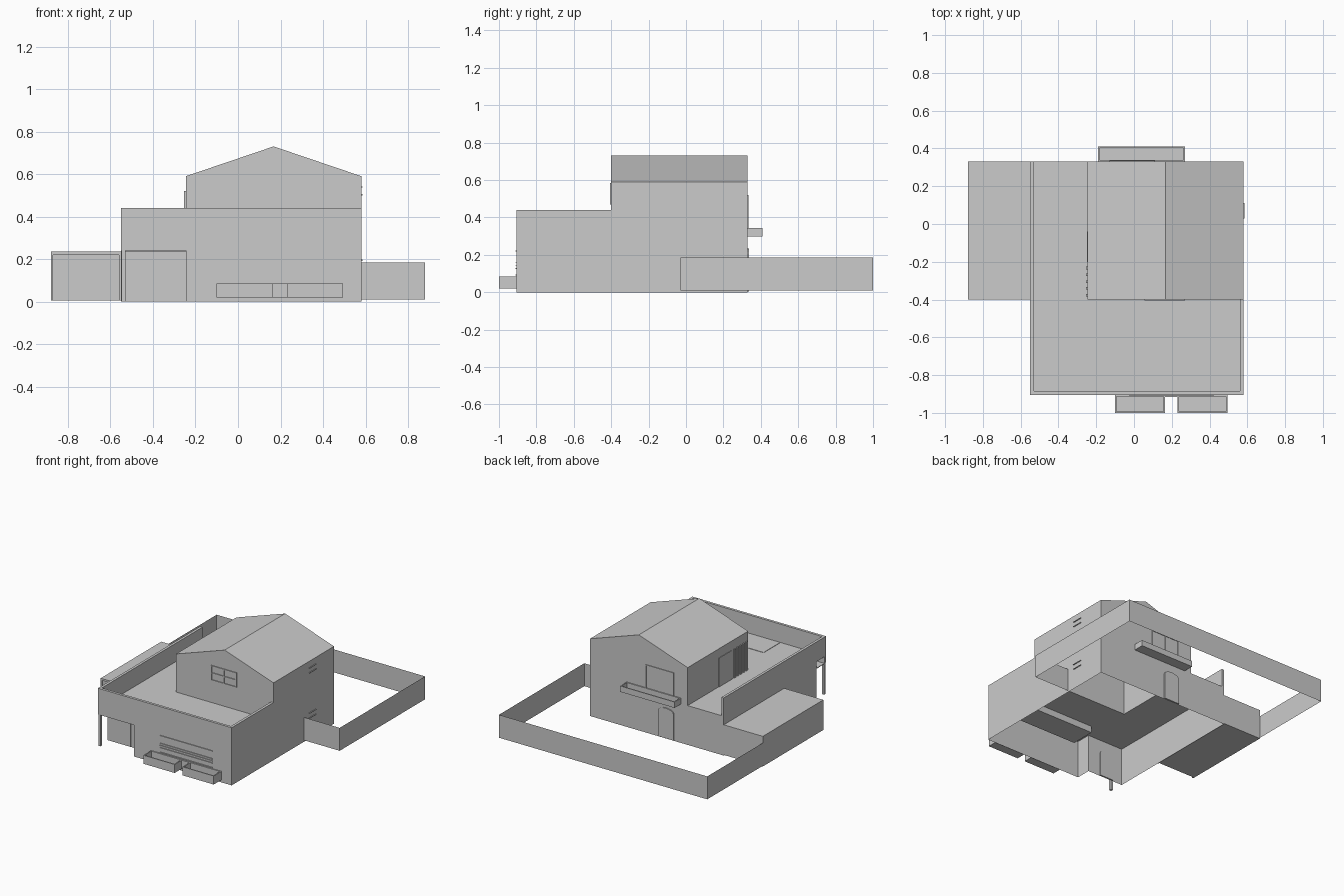
import bpy, bmesh, math

if "Cube" in bpy.data.objects:
    bpy.data.objects.remove(bpy.data.objects["Cube"])

def mesh(name, polys):
    """Object from a few polygons, welded where they touch."""
    bm = bmesh.new()
    for p in polys:
        bm.faces.new([bm.verts.new(v) for v in p])
    bmesh.ops.remove_doubles(bm, verts=bm.verts, dist=0.0001)
    me = bpy.data.meshes.new(name)
    bm.to_mesh(me)
    bm.free()
    ob = bpy.data.objects.new(name, me)
    bpy.context.collection.objects.link(ob)
    return ob

def wall(name, path, z0, z1):
    """Thin vertical walls along a plan path (outside is on the right)."""
    return mesh(name, [[(*a, z0), (*b, z0), (*b, z1), (*a, z1)]
                       for a, b in zip(path, path[1:])])

def box(name, x0, x1, y0, y1, z0, z1):
    bm = bmesh.new()
    bmesh.ops.create_cube(bm, size=1)
    for v in bm.verts:
        v.co = ((x0, x1)[v.co.x > 0], (y0, y1)[v.co.y > 0], (z0, z1)[v.co.z > 0])
    me = bpy.data.meshes.new(name)
    bm.to_mesh(me)
    bm.free()
    ob = bpy.data.objects.new(name, me)
    bpy.context.collection.objects.link(ob)
    return ob

def tray(name, x0, x1, y0, y1, z0, z1, t=0.008):
    """Open-topped box: floor and four rims."""
    box(name + "_floor", x0, x1, y0, y1, z0, z0 + t)
    box(name + "_front", x0, x1, y0, y0 + t, z0 + t, z1)
    box(name + "_back", x0, x1, y1 - t, y1, z0 + t, z1)
    for i, x in enumerate((x0, x1 - t)):
        box(f"{name}_side_{i}", x, x + t, y0 + t, y1 - t, z0 + t, z1)

def window(name, x0, x1, y0, y1, z0, z1, bar=0.007, mid=True):
    """Rectangular frame with a cross of glazing bars."""
    xm, zm = (x0 + x1) / 2, (z0 + z1) / 2
    for i, x in enumerate((x0, xm - bar / 2, x1 - bar)):
        box(f"{name}_upright_{i}", x, x + bar, y0, y1, z0, z1)
    for i, z in enumerate((z0, zm - bar / 2, z1 - bar) if mid else (z0, z1 - bar)):
        box(f"{name}_rail_{i}", x0, x1, y0, y1, z, z + bar)

def arched_door(name, x0, x1, y0, y1, h):
    """Door leaf with a softly arched head."""
    w = (x1 - x0) / 2
    xm = (x0 + x1) / 2
    prof = [(x0, 0.005), (x1, 0.005)]
    prof += [(xm + w * math.cos(a), h - 0.03 + 0.03 * math.sin(a))
             for a in [math.pi * i / 8 for i in range(9)]]
    front = [(x, y0, z) for x, z in prof]
    back = [(x, y1, z) for x, z in prof]
    n = len(prof)
    sides = [[front[i], back[i], back[(i + 1) % n], front[(i + 1) % n]] for i in range(n)]
    return mesh(name, [front, back[::-1]] + sides)

L, R, F, B = -0.55, 0.58, -0.905, 0.33   # main plan limits
UL, UF = -0.245, -0.40                   # upper floor left and front
DECK, TOP, EAVE, RIDGE = 0.30, 0.44, 0.59, 0.73
PY = -0.79                               # porch back wall

# House shell, open at the bottom
wall("lower_walls", [(UL, B), (L, B), (L, PY), (UL, PY), (UL, F), (R, F), (R, UF)], 0, DECK)
wall("rear_walls", [(R, UF), (R, B), (UL, B)], 0, EAVE)
wall("upper_walls", [(UL, B), (UL, UF), (R, UF)], DECK, EAVE)

# Gable roof
XM = (UL + R) / 2
ends = [[(UL, y, EAVE), (R, y, EAVE), (XM, y, RIDGE)] for y in (UF, B)]
(a, b, c), (d, e, f) = ends
mesh("gable_roof", [[a, b, c], [e, d, f], [b, e, f, c], [d, a, c, f]])

# L-shaped terrace deck, porch lintel and post
box("terrace_front", L, R, F, UF, DECK - 0.01, DECK)
box("terrace_side", L, UL, UF, B, DECK - 0.01, DECK)
box("porch_lintel", L, UL, F, F + 0.02, 0.24, DECK)
box("porch_soffit", L, UL, F + 0.02, PY, 0.235, 0.24)
box("porch_post", L + 0.002, L + 0.02, F + 0.002, F + 0.02, 0, DECK - 0.01)
box("terrace_skylight", -0.18, 0.505, -0.87, -0.68, 0.24, DECK + 0.003)

# Parapet
t = 0.02
box("parapet_left", L, L + t, F, B, DECK, TOP)
box("parapet_front", L + t, R - t, F, F + t, DECK, TOP)
box("parapet_right", R - t, R, F, UF, DECK, TOP)

# Garage with framed door
g = 0.01
box("garage_body", -0.88, L, UF + g, B, 0.005, 0.235)
box("garage_door_jamb_left", -0.88, -0.87, UF, UF + g, 0.005, 0.235)
box("garage_door_jamb_right", L - g, L, UF, UF + g, 0.005, 0.235)
box("garage_door_lintel", -0.87, L - g, UF, UF + g, 0.22, 0.235)

# Yard fence
wall("yard_fence", [(R, -0.03), (0.88, -0.03), (0.88, 1), (-0.88, 1), (-0.88, B)], 0.01, 0.185)

# Front planters and joining piece
tray("planter_left", -0.10, 0.165, -1, F, 0.02, 0.085)
tray("planter_right", 0.23, 0.495, -1, F, 0.02, 0.085)
box("planter_link", 0.165, 0.23, F - 0.01, F, 0.02, 0.085)

# Front louvres
for i, z in enumerate((0.09, 0.125, 0.142, 0.158, 0.217)):
    box(f"front_louvre_{i}", -0.025, 0.42, F - 0.006, F, z, z + 0.005)

# Gable window, back window, balcony
window("gable_window", 0.055, 0.27, UF - 0.006, UF, 0.47, 0.585)
window("balcony_door", -0.13, 0.11, B, B + 0.005, 0.31, 0.52, mid=False)
tray("balcony", -0.19, 0.27, B, 0.41, 0.298, 0.343)

# Doors
arched_door("back_door", -0.13, 0.0, B, B + 0.008, 0.235)
arched_door("front_door", -0.47, -0.35, PY - 0.006, PY + 0.006, 0.215)

# Side vents on the right wall
for i, z in enumerate((0.155, 0.192, 0.50, 0.537)):
    box(f"side_vent_{i}", R, R + 0.006, 0.03, 0.11, z, z + 0.005)

# Terrace sliding door: one panel and slats
box("terrace_door_panel", UL - 0.004, UL, -0.20, -0.04, DECK, 0.52)
for i in range(5):
    y = -0.24 - i * 0.036
    box(f"terrace_door_slat_{i}", UL - 0.008, UL, y, y + 0.014, DECK, 0.52)
